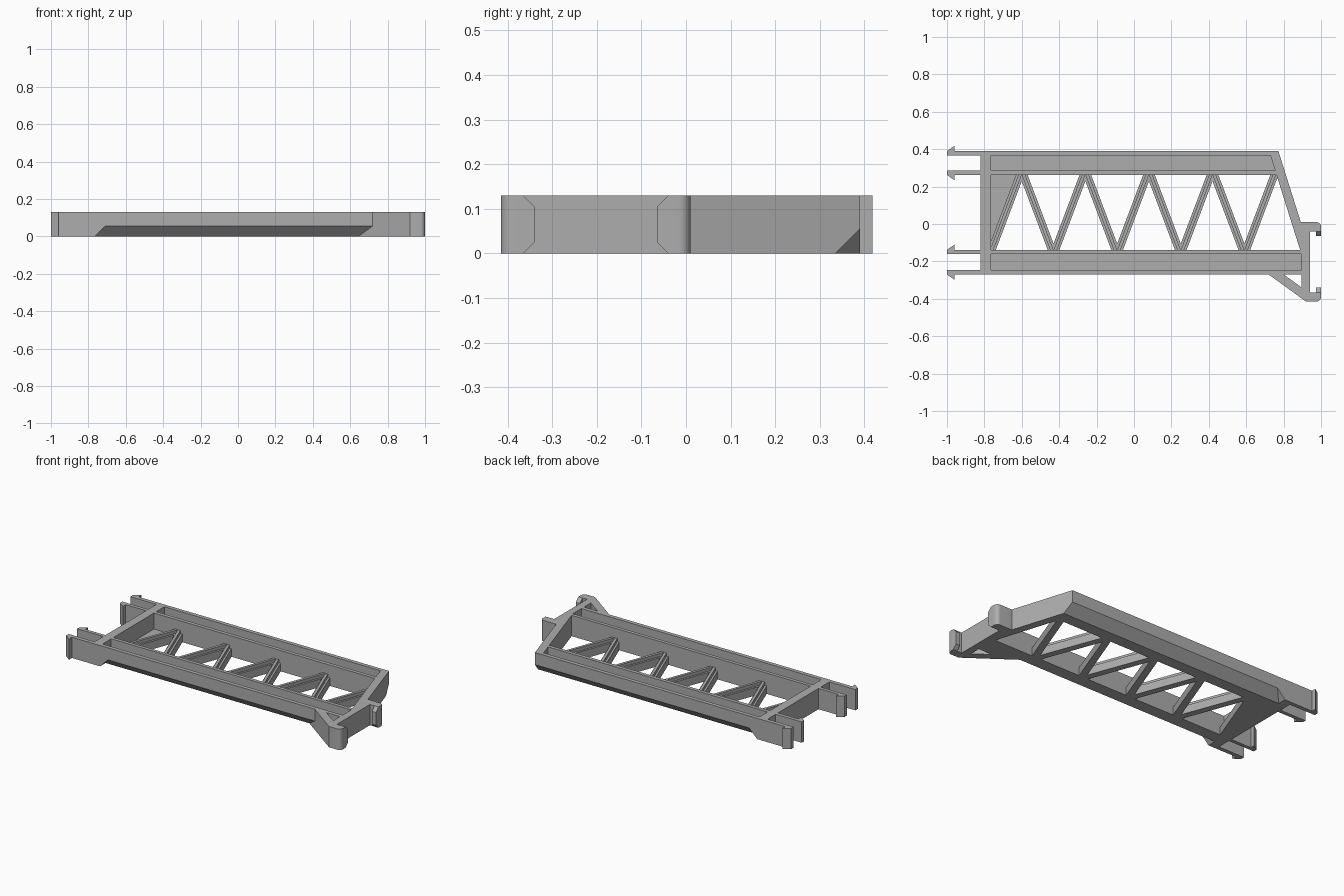
import bpy, bmesh, math
from mathutils import Vector

if "Cube" in bpy.data.objects:
    bpy.data.objects.remove(bpy.data.objects["Cube"])

H = 0.13          # overall height
FLOOR = 0.055     # floor of the channels
CH = 0.055        # chamfer size

grey = bpy.data.materials.new("mid grey")
grey.use_nodes = True
grey.diffuse_color = (0.42, 0.42, 0.42, 1)
grey.node_tree.nodes["Principled BSDF"].inputs["Base Color"].default_value = (0.42, 0.42, 0.42, 1)


def finish(name, bm):
    bmesh.ops.recalc_face_normals(bm, faces=bm.faces)
    me = bpy.data.meshes.new(name)
    bm.to_mesh(me)
    bm.free()
    ob = bpy.data.objects.new(name, me)
    bpy.context.collection.objects.link(ob)
    me.materials.append(grey)
    return ob


def slab(name, pts, z0=0.0, z1=H):
    """Extrude a plan outline from z0 to z1."""
    bm = bmesh.new()
    face = bm.faces.new([bm.verts.new((x, y, z0)) for x, y in pts])
    top = bmesh.ops.extrude_face_region(bm, geom=[face])["geom"]
    bmesh.ops.translate(bm, vec=(0, 0, z1 - z0),
                        verts=[v for v in top if isinstance(v, bmesh.types.BMVert)])
    return finish(name, bm)


def hull(name, pts):
    bm = bmesh.new()
    for p in pts:
        bm.verts.new(p)
    bmesh.ops.convex_hull(bm, input=bm.verts)
    return finish(name, bm)


def rect(x0, x1, y0, y1):
    return [(x0, y0), (x1, y0), (x1, y1), (x0, y1)]


def arc(cx, cy, r, a0, a1, n=8):
    angles = [math.radians(a0 + (a1 - a0) * i / n) for i in range(n + 1)]
    return [(cx + r * math.cos(a), cy + r * math.sin(a)) for a in angles]


def prong(outer, inner, d):
    """Hooked prong outline; d is the direction the hook points in y."""
    return [(-0.82, outer), (-0.96, outer), (-0.96, outer + 0.028 * d),
            (-1, outer), (-1, inner), (-0.82, inner)]


# Plan outline: prongs on one end, slanted wall and clamp bracket on the other
outline = (prong(0.39, 0.365, 1) + prong(0.262, 0.285, -1)[::-1]
           + prong(-0.138, -0.16, 1) + prong(-0.27, -0.245, -1)[::-1]
           + [(0.72, -0.27), (0.92, -0.415)]
           + arc(0.975, -0.39, 0.025, -90, 0)
           + [(1, -0.365), (0.94, -0.365), (0.94, -0.04), (1, -0.04)]
           + arc(0.975, -0.015, 0.025, 0, 90)
           + [(0.892, 0.01), (0.772, 0.39)])
frame = slab("frame", outline)


def chamfer(name, outer, side, right_end):
    """Wedge running along the lower outer edge of a beam."""
    pts = []
    for y, z in ((outer - CH - 0.02, -0.02), (outer + 0.02, CH + 0.02), (outer + 0.02, -0.02)):
        pts += [(-0.765 + z, y * side, z), (right_end(y * side), y * side, z)]
    return hull(name, pts)


# Openings and chamfers taken out of the frame
cutters = [
    slab("back_channel", [(-0.765, 0.285), (0.755, 0.285), (0.73, 0.365), (-0.765, 0.365)],
         FLOOR, H + 0.1),
    slab("front_channel", rect(-0.765, 0.895, -0.245, -0.16), FLOOR, H + 0.1),
    slab("truss_bay", [(-0.765, -0.138), (0.888, -0.138), (0.762, 0.262), (-0.765, 0.262)],
         -0.1, H + 0.1),
    slab("gusset_hole", [(0.8, -0.27), (0.895, -0.338), (0.895, -0.27)], -0.1, H + 0.1),
    chamfer("front_chamfer", 0.27, -1, lambda y: 0.72 - (y + 0.27) * 0.2 / 0.145),
    chamfer("back_chamfer", 0.39, 1, lambda y: 1.0),
]
bpy.context.view_layer.objects.active = frame
for c in cutters:
    mod = frame.modifiers.new(c.name, "BOOLEAN")
    mod.operation = "DIFFERENCE"
    mod.solver = "EXACT"
    mod.object = c
    bpy.ops.object.modifier_apply(modifier=mod.name)
    bpy.data.objects.remove(c)


# Zigzag truss: wide strip with a narrow rib on top
def bar(name, a, b, half, z1):
    return slab(name, [(a[0] - half, a[1]), (a[0] + half, a[1]),
                       (b[0] + half, b[1]), (b[0] - half, b[1])], 0, z1)


LOW, HIGH, PITCH = -0.142, 0.266, 0.34
for i in range(5):
    top = (-0.6 + PITCH * i, HIGH)
    for label, dx in (("rising", -PITCH / 2), ("falling", PITCH / 2)):
        if i == 4 and label == "falling":
            continue
        foot = (top[0] + dx, LOW)
        shift = math.copysign(0.008, dx)
        a, b = (foot[0] - shift, LOW), (top[0] + shift, HIGH)
        bar(f"truss_{label}_{i}", a, b, 0.022, 0.05)
        bar(f"truss_rib_{label}_{i}", a, b, 0.009, 0.07)

# Floor web filling the corner beside the crossbar
slab("corner_web", [(-0.775, LOW), (-0.755, LOW), (-0.61, HIGH), (-0.775, HIGH)], 0, 0.03)

# Bevelled catches on the tips of the clamp arms
for name, y, d in (("back_catch", -0.04, -1), ("front_catch", -0.365, 1)):
    hull(name, [(x, y + d * off, z) for x in (0.972, 1.0)
                for off, z in ((-0.005, 0), (0, 0), (0.025, 0.025),
                               (0.025, H - 0.025), (0, H), (-0.005, H))])

# Smooth only the rounded arm corners
bpy.ops.object.select_all(action="DESELECT")
frame.select_set(True)
bpy.context.view_layer.objects.active = frame
bpy.ops.object.shade_smooth_by_angle(angle=math.radians(25))
